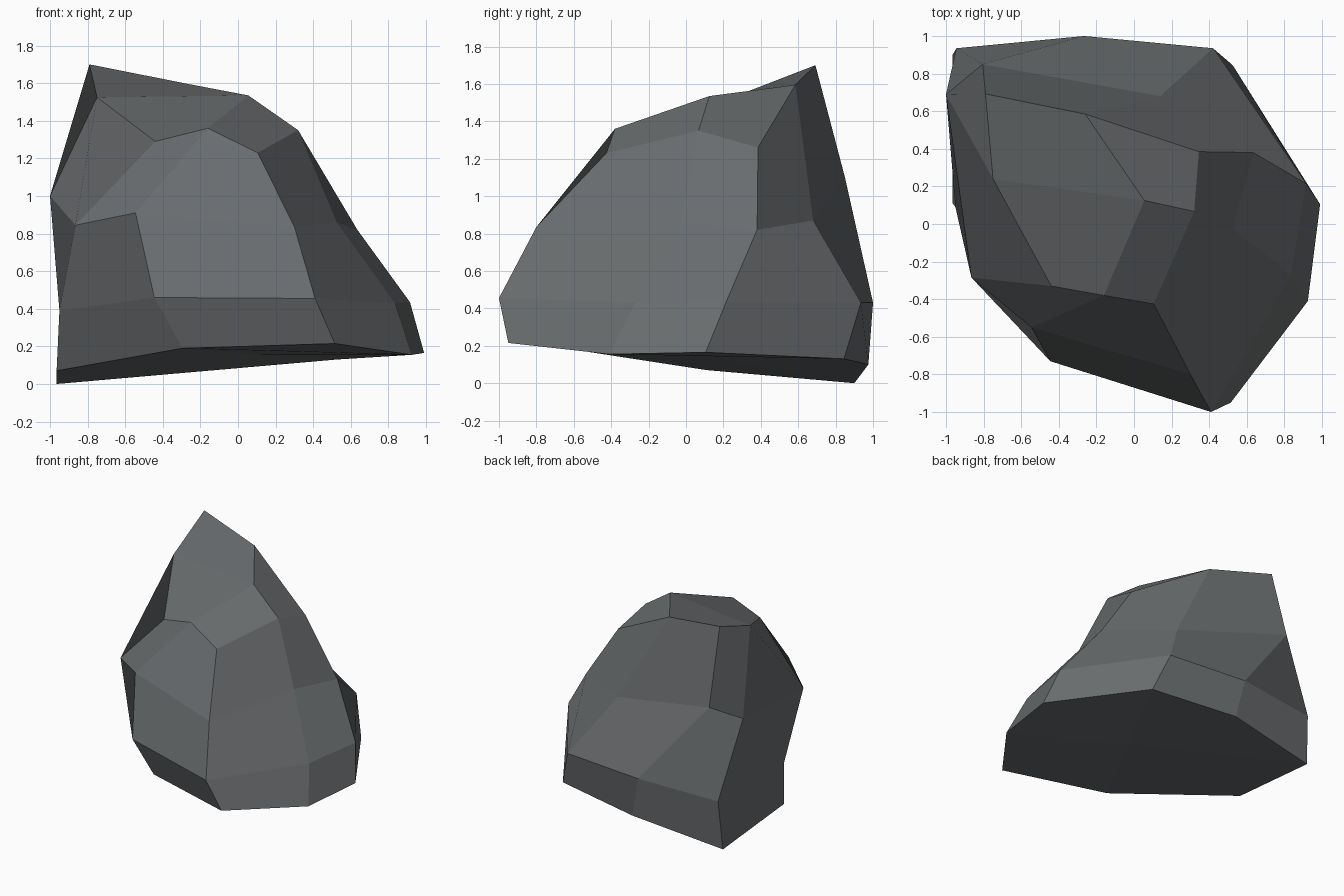
import bpy, bmesh

# Rock outline as four rough rings of eight points, front-left corner first,
# running front, right, back, left
base_ring = [(-0.965, 0.11, 0.07), (-0.295, -0.67, 0.19), (0.515, -0.95, 0.215), (0.925, -0.41, 0.155),
             (0.99, 0.105, 0.165), (0.525, 0.845, 0.13), (-0.195, 0.975, 0.10), (-0.965, 0.90, 0.0)]
low_ring = [(-0.95, 0.09, 0.39), (-0.445, -0.73, 0.46), (0.41, -1.0, 0.455), (0.835, -0.27, 0.43),
            (0.915, 0.215, 0.435), (0.42, 0.935, 0.43), (-0.265, 1.0, 0.43), (-0.945, 0.935, 0.40)]
mid_ring = [(-0.865, -0.285, 0.845), (-0.545, -0.55, 0.91), (0.30, -0.80, 0.835), (0.525, -0.025, 0.86),
            (0.635, 0.38, 0.82), (0.14, 0.68, 0.87), (-0.805, 0.85, 1.10), (-1.0, 0.69, 1.0)]
top_ring = [(-0.44, -0.33, 1.29), (-0.16, -0.38, 1.36), (0.105, -0.425, 1.23), (0.32, 0.067, 1.35),
            (0.345, 0.385, 1.26), (-0.26, 0.585, 1.595), (-0.79, 0.692, 1.70), (-0.75, 0.24, 1.525)]
crown = (0.055, 0.125, 1.535)
underside = (0.10, 0.05, 0.155)

bm = bmesh.new()
rings = [[bm.verts.new(p) for p in ring] for ring in (base_ring, low_ring, mid_ring, top_ring)]


def band(lower, upper):
    """Join two rings with facets."""
    for i in range(8):
        j = (i + 1) % 8
        bm.faces.new((upper[i], lower[i], lower[j], upper[j]))


def cap(ring, centre):
    """Close a ring with four corner facets meeting at a centre point."""
    c = bm.verts.new(centre)
    for i in range(0, 8, 2):
        bm.faces.new((ring[i - 1], ring[i], ring[i + 1], c))


for lower, upper in zip(rings, rings[1:]):
    band(lower, upper)
cap(rings[-1], crown)
cap(rings[0], underside)
bmesh.ops.recalc_face_normals(bm, faces=bm.faces)

mesh = bpy.data.meshes.new("rock")
bm.to_mesh(mesh)
bm.free()

# Single slate grey stone, flat shaded
stone = bpy.data.materials.new("slate grey")
stone.diffuse_color = (0.14, 0.15, 0.155, 1)
mesh.materials.append(stone)
rock = bpy.data.objects.new("rock", mesh)
bpy.context.collection.objects.link(rock)
